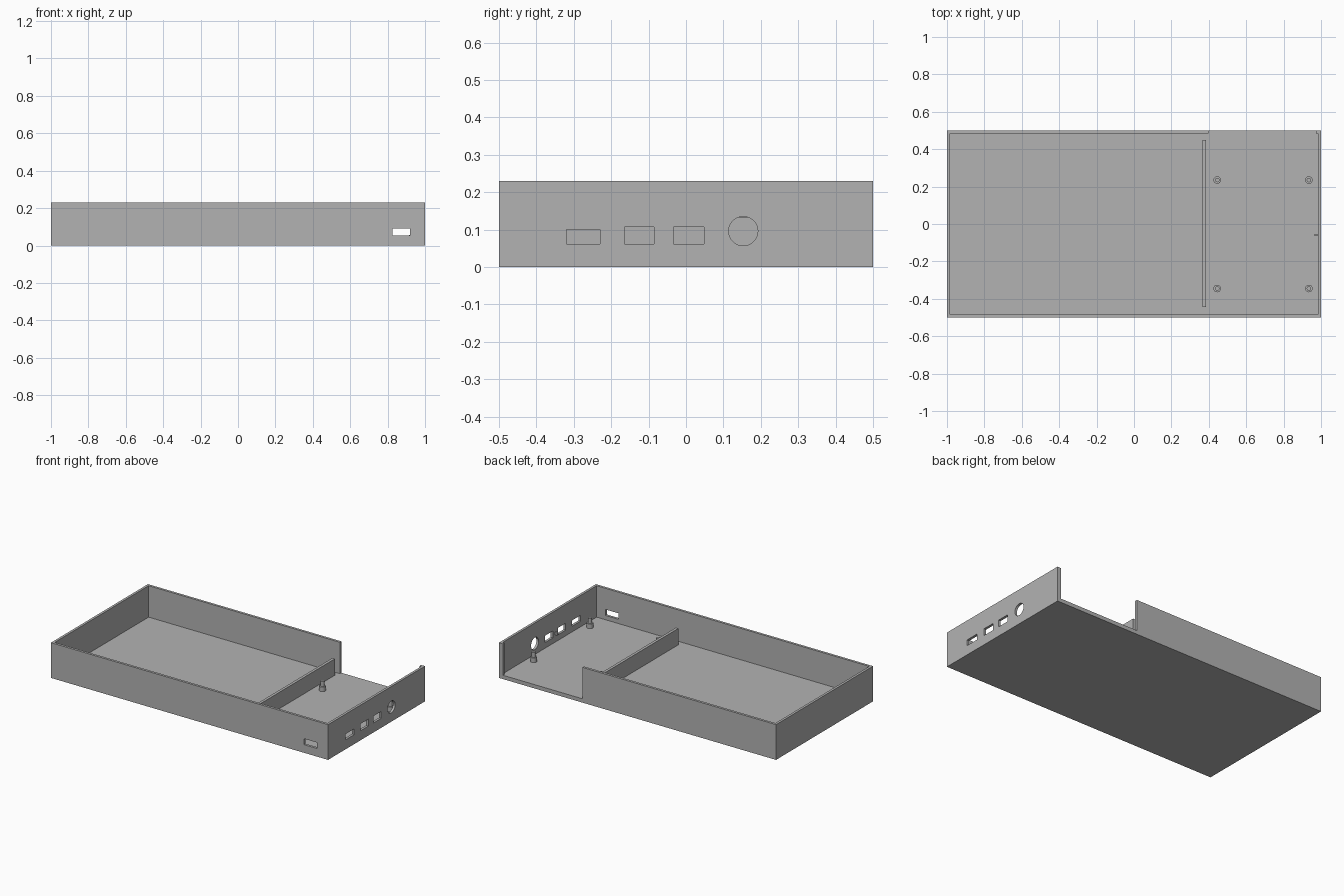
import bpy, math

cube = bpy.data.objects.get("Cube")
if cube:
    bpy.data.objects.remove(cube, do_unlink=True)

grey = bpy.data.materials.new("matte grey")
grey.use_nodes = True
grey.diffuse_color = (0.45, 0.45, 0.45, 1)
grey.node_tree.nodes["Principled BSDF"].inputs["Base Color"].default_value = grey.diffuse_color

WALL, FLOOR, HEIGHT = 0.016, 0.025, 0.23


def finish(name):
    ob = bpy.context.object
    ob.name = name
    ob.data.materials.append(grey)
    return ob


def box(name, x, y, z):
    """Box from (min, max) pairs."""
    spans = (x, y, z)
    bpy.ops.mesh.primitive_cube_add(size=1, location=[(a + b) / 2 for a, b in spans])
    bpy.context.object.scale = [b - a for a, b in spans]
    bpy.ops.object.transform_apply(location=False, rotation=False, scale=True)
    return finish(name)


def cylinder(name, radius, x, y, z, sides=32):
    """Upright cylinder spanning the z pair."""
    bpy.ops.mesh.primitive_cylinder_add(vertices=sides, radius=radius, depth=z[1] - z[0],
                                        location=(x, y, (z[0] + z[1]) / 2))
    ob = finish(name)
    bpy.ops.object.shade_smooth_by_angle(angle=math.radians(30))
    return ob


def cut(target, cutter):
    mod = target.modifiers.new("cut", "BOOLEAN")
    mod.operation, mod.solver, mod.object = "DIFFERENCE", "EXACT", cutter
    bpy.context.view_layer.objects.active = target
    bpy.ops.object.modifier_apply(modifier=mod.name)
    bpy.data.objects.remove(cutter, do_unlink=True)


# Open tray, hollowed out, with the gap in the back wall
tray = box("tray", (-1, 1), (-0.5, 0.5), (0, HEIGHT))
cut(tray, box("hollow", (-1 + WALL, 1 - WALL), (-0.5 + WALL, 0.5 - WALL), (FLOOR, 0.4)))
cut(tray, box("back_gap", (0.397, 0.972), (0.4, 0.6), (FLOOR, 0.4)))

# Ports in the side wall and the slot in the front wall
for y, z in (((-0.32, -0.23), (0.062, 0.1)),
             ((-0.165, -0.085), (0.062, 0.107)),
             ((-0.033, 0.048), (0.062, 0.107))):
    cut(tray, box("port", (0.95, 1.05), y, z))
bpy.ops.mesh.primitive_cylinder_add(vertices=48, radius=0.039, depth=0.1,
                                    location=(1, 0.153, 0.096), rotation=(0, math.pi / 2, 0))
cut(tray, finish("round_port"))
cut(tray, box("slot", (0.825, 0.92), (-0.55, -0.45), (0.053, 0.092)))

# Low divider, short of both long walls
box("divider", (0.366, 0.384), (-0.445, 0.45), (FLOOR - 0.005, 0.132))

# Mounting posts: wide foot with a narrower pin
for x in (0.445, 0.935):
    for y in (-0.345, 0.235):
        cylinder("post_foot", 0.02, x, y, (FLOOR - 0.005, 0.055))
        cylinder("post_pin", 0.012, x, y, (0.05, 0.087))

# Small peg on the inside of the side wall
box("wall_peg", (0.966, 0.99), (-0.065, -0.053), (0.075, 0.09))
